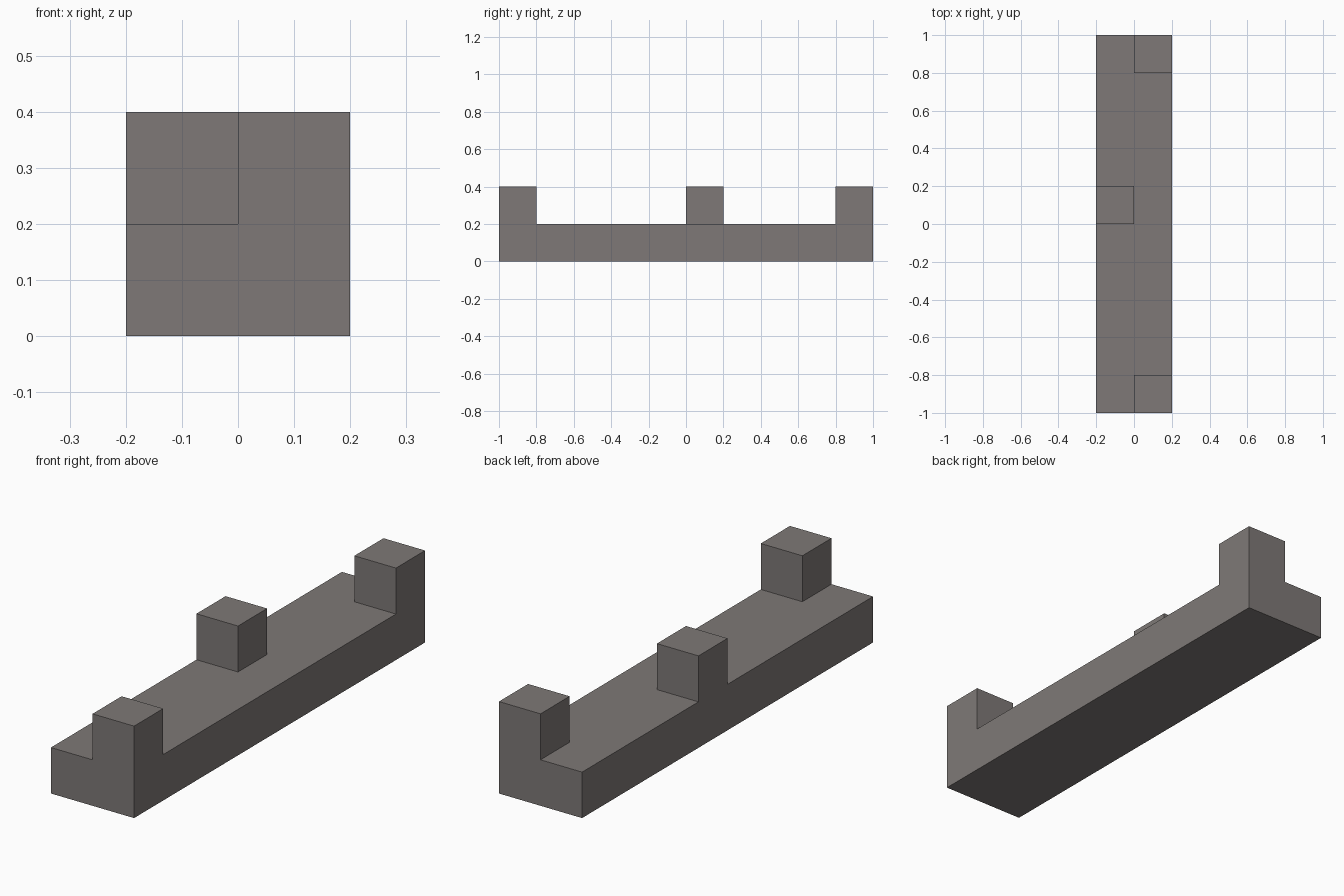
import bpy
import bmesh
from mathutils import Vector

cube = bpy.data.objects.get("Cube")
if cube:
    bpy.data.objects.remove(cube, do_unlink=True)

CELL = 0.2
COLUMNS, ROWS = 2, 10
POST_CELLS = {(1, 0), (0, 5), (1, 9)}


def make_material(name, colour):
    mat = bpy.data.materials.new(name)
    mat.use_nodes = True
    mat.diffuse_color = colour
    mat.node_tree.nodes["Principled BSDF"].inputs["Base Color"].default_value = colour
    return mat


def raise_faces(bm, faces):
    """Extrude faces upward by one cell and return the new top faces."""
    geom = bmesh.ops.extrude_face_region(bm, geom=faces)["geom"]
    verts = [g for g in geom if isinstance(g, bmesh.types.BMVert)]
    bmesh.ops.translate(bm, verts=verts, vec=Vector((0, 0, CELL)))
    return [g for g in geom if isinstance(g, bmesh.types.BMFace)]


def cell_of(face):
    c = face.calc_center_median()
    return (int(c.x / CELL + COLUMNS / 2), int(c.y / CELL + ROWS / 2))


bm = bmesh.new()

# Underside as a grid of square cells
corners = [[bm.verts.new(((i - COLUMNS / 2) * CELL, (j - ROWS / 2) * CELL, 0))
            for j in range(ROWS + 1)] for i in range(COLUMNS + 1)]
floor = [bm.faces.new((corners[i][j], corners[i + 1][j],
                       corners[i + 1][j + 1], corners[i][j + 1]))
         for i in range(COLUMNS) for j in range(ROWS)]

# Long slab; keep the underside closed
bottom = bmesh.ops.duplicate(bm, geom=floor)["geom"]
top = raise_faces(bm, floor)
bmesh.ops.remove_doubles(bm, verts=bm.verts[:], dist=0.0001)

# Three posts standing on alternate sides of the slab
for face in [f for f in top if f.is_valid and cell_of(f) in POST_CELLS]:
    raise_faces(bm, [face])

# Merge coplanar cells into clean flat faces
bmesh.ops.dissolve_limit(bm, angle_limit=0.01, verts=bm.verts[:], edges=bm.edges[:])
bmesh.ops.recalc_face_normals(bm, faces=bm.faces[:])

mesh = bpy.data.meshes.new("slab_with_posts")
bm.to_mesh(mesh)
bm.free()
mesh.materials.append(make_material("warm grey", (0.209, 0.191, 0.184, 1)))
slab = bpy.data.objects.new("slab_with_posts", mesh)
bpy.context.collection.objects.link(slab)
